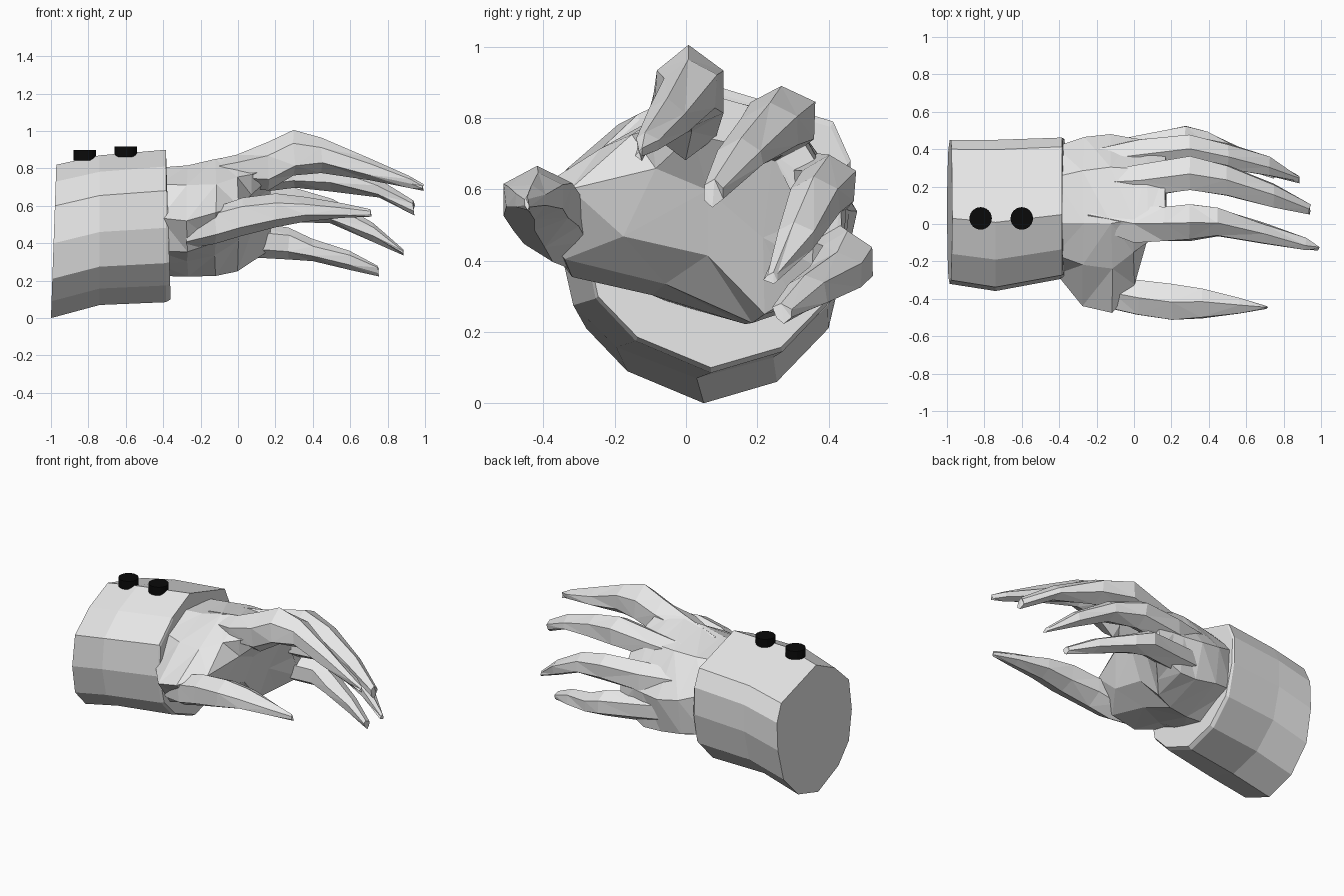
import bpy, bmesh, math, random
from mathutils import Vector

random.seed(4)

old_cube = bpy.data.objects.get("Cube")
if old_cube:
    bpy.data.objects.remove(old_cube, do_unlink=True)


def make_material(name, value):
    colour = (value, value, value, 1)
    material = bpy.data.materials.new(name)
    material.use_nodes = True
    material.diffuse_color = colour
    material.node_tree.nodes["Principled BSDF"].inputs["Base Color"].default_value = colour
    return material


grey = make_material("pale grey", 0.8)
black = make_material("button black", 0.003)


def finish(bm, name, material):
    bmesh.ops.recalc_face_normals(bm, faces=bm.faces)
    mesh = bpy.data.meshes.new(name)
    bm.to_mesh(mesh)
    bm.free()
    mesh.materials.append(material)
    obj = bpy.data.objects.new(name, mesh)
    bpy.context.collection.objects.link(obj)
    return obj


def loft(name, rings, jitter=0.0, faceted=False):
    """Skin a row of equal-length point rings and close both ends."""
    bm = bmesh.new()
    loops = []
    for ring in rings:
        verts = []
        for point in ring:
            shake = Vector([random.uniform(-jitter, jitter) for axis in range(3)])
            verts.append(bm.verts.new(Vector(point) + shake))
        loops.append(verts)
    count = len(loops[0])
    for near, far in zip(loops, loops[1:]):
        for i in range(count):
            j = (i + 1) % count
            bm.faces.new((near[i], near[j], far[j], far[i]))
    bm.faces.new(loops[0])
    bm.faces.new(loops[-1])
    if faceted:
        bmesh.ops.triangulate(bm, faces=bm.faces[:], quad_method="SHORT_EDGE")
    return finish(bm, name, grey)


# Sleeve cuff: one polygonal profile, stretched between a low and a high edge
cuff_profile = [(.05, 0), (.255, .06), (.4, .21), (.45, .42), (.45, .6), (.4, .71),
                (.03, .82), (-.16, .73), (-.3, .6), (-.32, .4), (-.28, .21), (-.165, .09)]


def cuff_ring(x, low, high, slide=0.0, width=1.0, lean=0.0):
    ring = []
    for y, z in cuff_profile:
        height = low + (high - low) * z / 0.82
        ring.append((x + lean * z, .05 + (y - .05) * width + slide, height))
    return ring


loft("cuff", [cuff_ring(-1, 0, .82, lean=.035),
              cuff_ring(-.74, .07, .87, slide=-.02, width=1.05),
              cuff_ring(-.385, .085, .9, slide=.02, width=.98),
              cuff_ring(-.36, .1, .88, slide=.02, width=.96, lean=-.03)])

# Wrist and palm: the back of the hand arches over a hollow underside,
# with the ball of the thumb filling the low front corner
palm_sections = {
    -.42: [(-.16, .72), (0, .8), (.25, .78), (.41, .62), (.4, .36), (.17, .23), (-.05, .28), (-.2, .36), (-.27, .54)],
    -.27: [(-.22, .71), (0, .82), (.28, .79), (.47, .56), (.43, .33), (.17, .22), (-.1, .3), (-.32, .36), (-.44, .52)],
    -.12: [(-.24, .72), (0, .85), (.3, .79), (.48, .54), (.43, .31), (.18, .23), (-.06, .33), (-.34, .4), (-.47, .56)],
    0: [(-.15, .75), (.02, .87), (.3, .8), (.46, .54), (.43, .31), (.22, .25), (.06, .42), (-.18, .47), (-.33, .6)],
    .07: [(-.1, .77), (.02, .87), (.3, .8), (.45, .55), (.43, .34), (.3, .3), (.22, .46), (.06, .6), (-.08, .66)],
    .17: [(-.06, .8), (.04, .88), (.28, .8), (.43, .56), (.44, .4), (.4, .36), (.36, .52), (.24, .7), (.02, .75)],
}
loft("palm", [[(x, y, z) for y, z in section] for x, section in palm_sections.items()],
     jitter=.006, faceted=True)


def finger(name, joints):
    """Tapering six-sided digit; each joint is a centre, half width and half height."""
    rings = []
    for x, y, z, wide, tall in joints:
        angles = [math.tau * (i + .5) / 6 for i in range(6)]
        rings.append([(x, y + wide * math.cos(a), z + tall * math.sin(a)) for a in angles])
    return loft(name, rings, jitter=.007, faceted=True)


# Thumb and four fingers: each starts inside the hand, rises to a knuckle,
# then droops to a narrow tip
finger("thumb", [(-.28, -.3, .45, .08, .08), (-.12, -.37, .5, .1, .1), (.02, -.39, .54, .11, .1),
                 (.2, -.42, .57, .11, .09), (.36, -.42, .58, .09, .07),
                 (.56, -.44, .57, .05, .04), (.71, -.45, .56, .01, .02)])
finger("index_finger", [(-.25, .05, .76, .06, .06), (0, 0, .79, .11, .09), (.16, 0, .81, .1, .13),
                        (.3, .01, .88, .11, .12), (.45, .01, .87, .09, .09),
                        (.7, -.05, .79, .06, .06), (.92, -.11, .73, .035, .03), (.99, -.13, .7, .01, .02)])
finger("middle_finger", [(-.25, .22, .73, .06, .06), (.03, .23, .75, .1, .09), (.3, .27, .79, .1, .1),
                         (.5, .23, .76, .09, .08), (.75, .15, .69, .07, .05), (.94, .08, .59, .035, .04)])
finger("ring_finger", [(-.25, .34, .62, .06, .07), (.03, .37, .6, .1, .1), (.3, .4, .61, .09, .09),
                       (.5, .36, .57, .08, .07), (.72, .31, .46, .06, .05), (.88, .24, .35, .02, .02)])
finger("little_finger", [(-.2, .36, .44, .08, .09), (.03, .4, .42, .08, .1), (.27, .45, .4, .08, .08),
                         (.4, .42, .36, .08, .06), (.6, .34, .31, .06, .05), (.75, .27, .25, .025, .03)])

# Two round buttons on top of the cuff
for side, x, z in (("rear", -.82, .87), ("front", -.6, .89)):
    bm = bmesh.new()
    bmesh.ops.create_cone(bm, cap_ends=True, segments=24, radius1=.06, radius2=.06, depth=.055)
    bmesh.ops.translate(bm, verts=bm.verts, vec=(x, .03, z))
    finish(bm, side + "_button", black)
